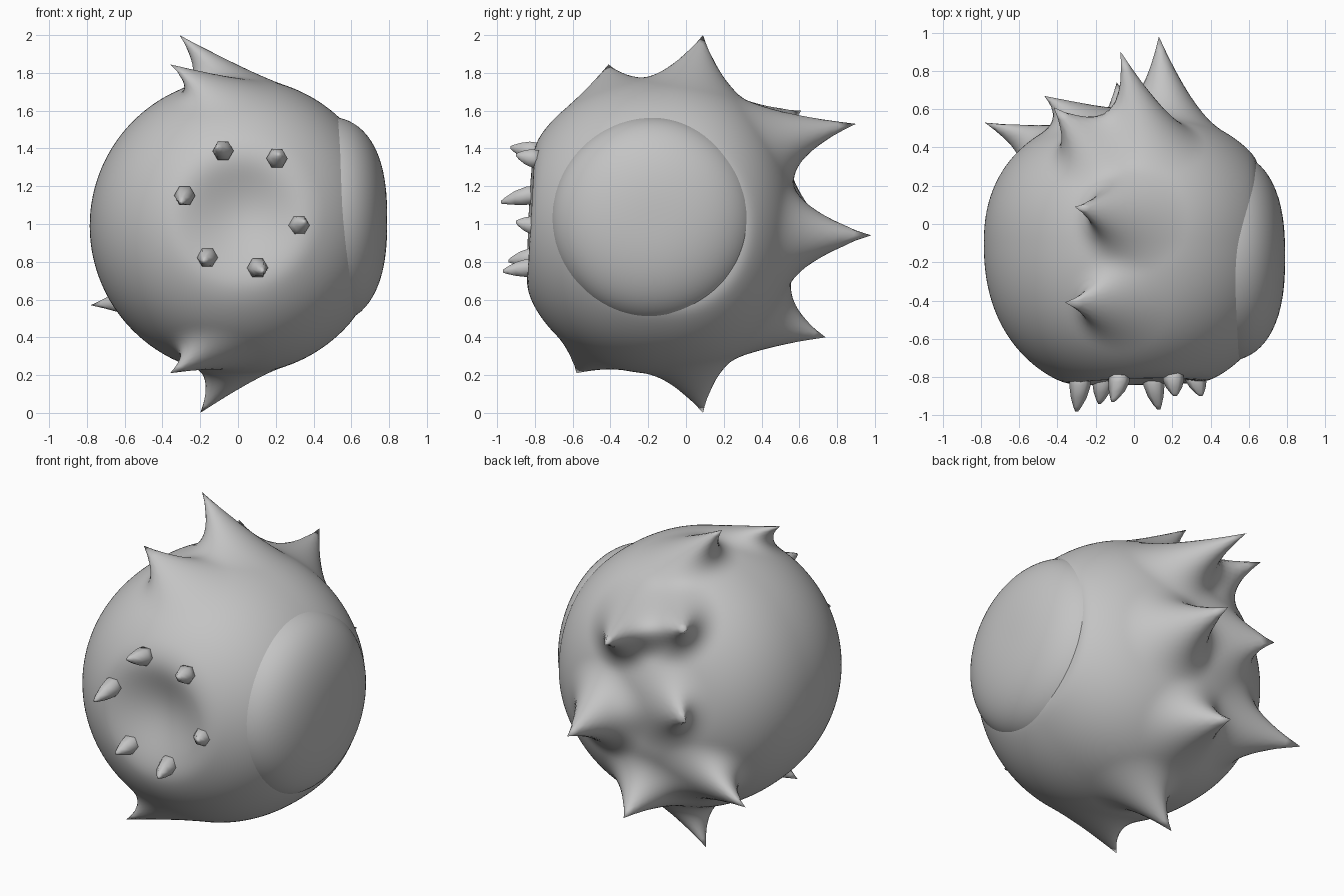
import bpy
import bmesh
import math
from mathutils import Vector

cube = bpy.data.objects.get("Cube")
if cube:
    bpy.data.objects.remove(cube, do_unlink=True)

# One plain grey material
grey = bpy.data.materials.new("plain_grey")
grey.use_nodes = True
grey.diffuse_color = (0.55, 0.55, 0.55, 1)
grey.node_tree.nodes["Principled BSDF"].inputs["Base Color"].default_value = (0.55, 0.55, 0.55, 1)


def finish(name, bm):
    """Turn a bmesh into a smooth grey object."""
    bmesh.ops.recalc_face_normals(bm, faces=bm.faces)
    mesh = bpy.data.meshes.new(name)
    bm.to_mesh(mesh)
    bm.free()
    mesh.materials.append(grey)
    for p in mesh.polygons:
        p.use_smooth = True
    obj = bpy.data.objects.new(name, mesh)
    bpy.context.collection.objects.link(obj)
    return obj


def soft_limit(v, limit, soft):
    """Smoothly keep v below limit."""
    return limit - soft * math.log(1 + math.exp((limit - v) / soft))


def fuller(co, axis, p):
    """Push a point of the unit sphere onto a boxier shape along one axis."""
    along = abs(co[axis])
    across = math.sqrt(max(0, 1 - along * along))
    return co * (along ** p + across ** p) ** (-1 / p)


# Spikes pulled out of the body: base point, tip, base radius
SPIKES = [
    ((-0.03, 0.04, 1.78), (-0.31, 0.09, 2.00), 0.31),
    ((-0.08, -0.42, 1.70), (-0.36, -0.41, 1.845), 0.28),
    ((0.00, 0.03, 0.22), (-0.20, 0.09, 0.00), 0.27),
    ((-0.13, -0.50, 0.32), (-0.36, -0.58, 0.21), 0.26),
    ((0.19, 0.56, 0.94), (0.13, 0.98, 0.94), 0.31),
    ((0.09, 0.46, 1.47), (-0.07, 0.90, 1.53), 0.30),
    ((-0.20, 0.40, 1.53), (-0.42, 0.61, 1.60), 0.27),
    ((-0.22, 0.56, 1.06), (-0.47, 0.67, 1.07), 0.30),
    ((-0.42, 0.42, 0.60), (-0.78, 0.53, 0.57), 0.28),
    ((-0.02, 0.44, 0.46), (-0.09, 0.74, 0.40), 0.30),
]
MOUTH = Vector((0.03, 1.07))

# Body: rounded ball, flat at the front and on the dome side, dished mouth
bm = bmesh.new()
bmesh.ops.create_icosphere(bm, subdivisions=6, radius=1)
for v in bm.verts:
    x, y, z = fuller(v.co, 1, 2.25)
    y = y * (0.69 if y > 0 else 0.80) - 0.10
    y = -soft_limit(-y, 0.85, 0.015)
    x = soft_limit(x * 0.785, 0.65, 0.015)
    z = z * 0.785 + 0.99
    if y < -0.3:
        r = (Vector((x, z)) - MOUTH).length
        if r < 0.42:
            y += 0.09 * (0.5 + 0.5 * math.cos(math.pi * r / 0.42))
    v.co = (x, y, z)

rest = {v: v.co.copy() for v in bm.verts}
for base, tip, radius in SPIKES:
    base = Vector(base)
    anchor = rest[min(bm.verts, key=lambda v: (rest[v] - base).length_squared)]
    pull = Vector(tip) - anchor
    for v in bm.verts:
        d = (rest[v] - anchor).length
        if d < radius:
            v.co += pull * (1 - d / radius) ** 2.2
finish("spiky_body", bm)

# Round dome set into one side
bm = bmesh.new()
bmesh.ops.create_icosphere(bm, subdivisions=5, radius=1)
for v in bm.verts:
    x, y, z = fuller(v.co, 0, 2.5)
    v.co = (0.445 + 0.345 * x, -0.17 + 0.55 * y, 1.02 + 0.55 * z)
finish("side_dome", bm)


# Curved teeth in a ring around the mouth
def tooth(name, x, z, tip_y, bend_x, bend_z):
    bm = bmesh.new()
    sides, rings = 6, []
    for t, r in ((0, 0.050), (0.35, 0.056), (0.65, 0.042), (0.88, 0.022), (1, 0.008)):
        c = Vector((x + bend_x * t * t, -0.77 + (tip_y + 0.77) * t, z + bend_z * t * t))
        ring = []
        for i in range(sides):
            a = 2 * math.pi * i / sides
            ring.append(bm.verts.new(c + Vector((r * math.cos(a), 0, r * math.sin(a)))))
        rings.append(ring)
    for lo, hi in zip(rings, rings[1:]):
        for i in range(sides):
            j = (i + 1) % sides
            bm.faces.new((lo[i], lo[j], hi[j], hi[i]))
    bm.faces.new(rings[0])
    bm.faces.new(rings[-1])
    finish(name, bm)


TEETH = [
    (-0.075, 1.385, -0.93, -0.035, 0.02),
    (0.205, 1.345, -0.90, 0.01, 0.02),
    (-0.28, 1.155, -0.98, -0.02, -0.04),
    (0.32, 0.99, -0.90, 0.03, 0.02),
    (-0.16, 0.825, -0.94, -0.02, -0.02),
    (0.10, 0.77, -0.97, 0.03, -0.02),
]
for n, args in enumerate(TEETH, 1):
    tooth(f"tooth_{n}", *args)
